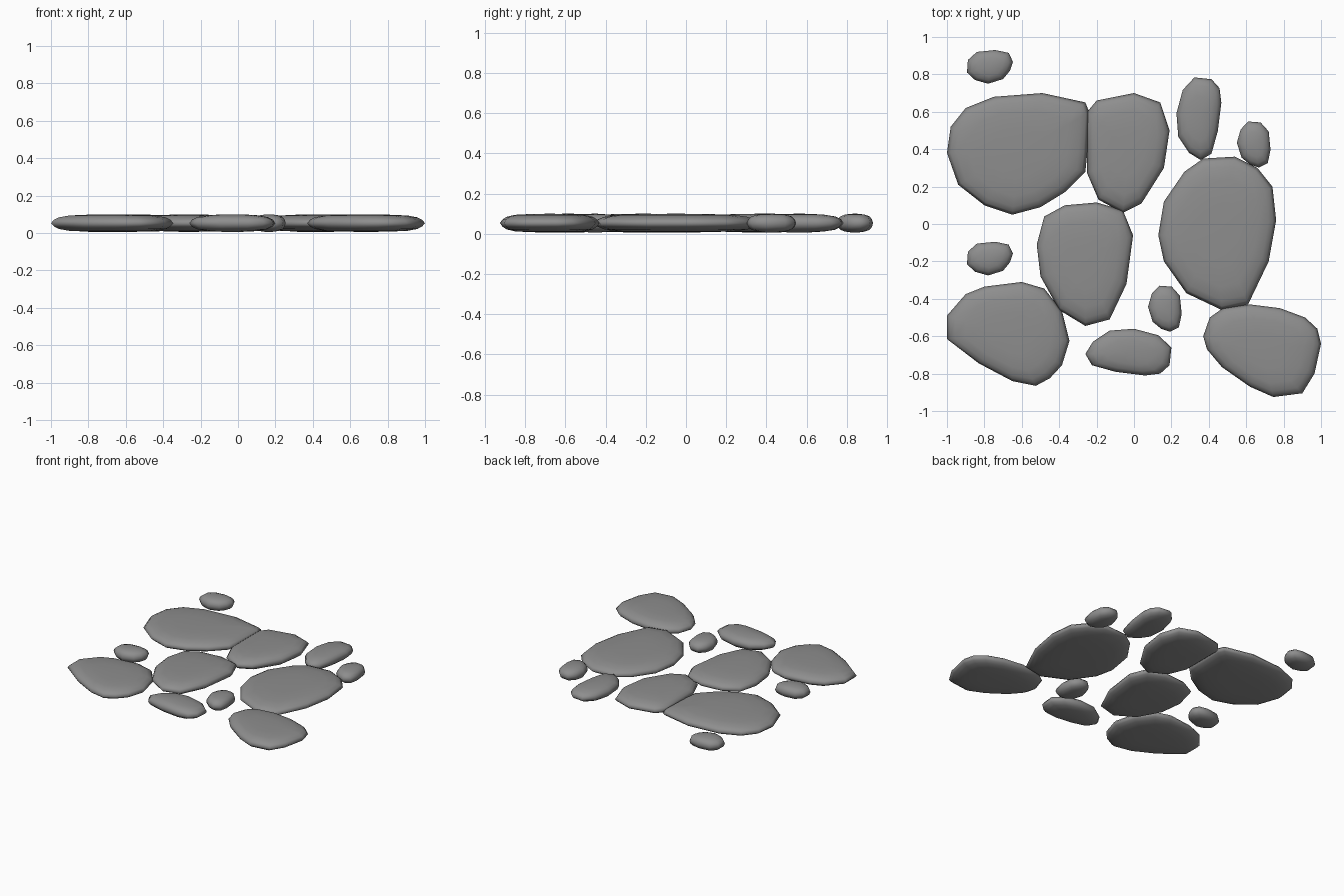
import bpy, bmesh, math
from mathutils import Matrix, Vector

if "Cube" in bpy.data.objects:
    bpy.data.objects.remove(bpy.data.objects["Cube"])

grey = bpy.data.materials.new("stone_grey")
grey.diffuse_color = (0.27, 0.27, 0.27, 1)
grey.use_nodes = True
grey.node_tree.nodes["Principled BSDF"].inputs["Base Color"].default_value = grey.diffuse_color

MID = 0.053
# (outline scale, half height) rings from rim to crown
FLAT = [(0.95, 0.018), (0.87, 0.031), (0.7, 0.041), (0.4, 0.045)]
ROUND = [(0.94, 0.019), (0.81, 0.033), (0.55, 0.042), (0.25, 0.046)]


def stone(name, pts, profile=FLAT, at=(0, 0), turn=0, size=1):
    """Pillow-shaped stone: a rim outline closed above and below by shrinking rings."""
    rot = Matrix.Rotation(math.radians(turn), 2)
    pts = [rot @ Vector(p) * size + Vector(at) for p in pts]
    c = Vector(((min(p.x for p in pts) + max(p.x for p in pts)) / 2,
                (min(p.y for p in pts) + max(p.y for p in pts)) / 2))
    bm = bmesh.new()
    n = len(pts)
    rim = [bm.verts.new((p.x, p.y, MID)) for p in pts]
    for side in (1, -1):
        last = rim
        for s, h in profile:
            ring = []
            for p in pts:
                q = c + (p - c) * s
                ring.append(bm.verts.new((q.x, q.y, MID + side * h)))
            for i in range(n):
                j = (i + 1) % n
                bm.faces.new((last[i], last[j], ring[j], ring[i]))
            last = ring
        tip = bm.verts.new((c.x, c.y, MID + side * 0.047))
        for i in range(n):
            bm.faces.new((last[i], last[(i + 1) % n], tip))
    bmesh.ops.recalc_face_normals(bm, faces=bm.faces)
    for f in bm.faces:
        f.smooth = True
    me = bpy.data.meshes.new(name)
    bm.to_mesh(me)
    bm.free()
    me.materials.append(grey)
    ob = bpy.data.objects.new(name, me)
    bpy.context.collection.objects.link(ob)
    return ob


# large paving stones
stone("back_left_slab", [
    (-1, .38), (-.98, .52), (-.9, .62), (-.75, .68), (-.49, .70), (-.26, .65), (-.24, .6),
    (-.25, .38), (-.26, .28), (-.37, .17), (-.5, .09), (-.65, .05), (-.8, .1), (-.94, .21)])
stone("back_middle_slab", [
    (-.25, .45), (-.25, .6), (-.2, .66), (0, .70), (.14, .65), (.19, .5),
    (.16, .3), (.04, .11), (-.06, .06), (-.19, .13), (-.25, .27)])
stone("right_slab", [
    (.13, -.06), (.16, .12), (.27, .28), (.37, .35), (.54, .36), (.66, .3), (.74, .2),
    (.76, .02), (.72, -.2), (.61, -.43), (.47, -.46), (.28, -.37), (.16, -.2)])
stone("centre_slab", [
    (-.52, -.11), (-.48, .04), (-.37, .1), (-.2, .115), (-.06, .075), (-.005, -.06),
    (-.04, -.32), (-.13, -.51), (-.26, -.545), (-.4, -.46), (-.5, -.28)])
stone("front_left_slab", [
    (-1, -.49), (-.9, -.375), (-.8, -.335), (-.6, -.31), (-.48, -.345), (-.385, -.465),
    (-.345, -.625), (-.385, -.755), (-.45, -.825), (-.525, -.865), (-.65, -.84),
    (-.83, -.745), (-1, -.615)])
stone("front_right_slab", [
    (.37, -.6), (.405, -.5), (.475, -.45), (.62, -.43), (.78, -.45), (.915, -.5), (.98, -.56),
    (1, -.64), (.965, -.8), (.9, -.905), (.745, -.925), (.62, -.87), (.47, -.765), (.39, -.67)])

# two long stones sharing one outline
LONG = [(-.23, -.01), (-.19, .055), (-.1, .115), (.03, .125), (.16, .09), (.23, .025),
        (.22, -.07), (.17, -.115), (.09, -.125), (-.07, -.105), (-.195, -.07)]
stone("front_long_stone", LONG, ROUND, (-.03, -.685))
stone("back_long_stone", LONG, ROUND, (.347, .563), 90, .96)

# four pebbles sharing one outline
PEBBLE = [(-.123, -.03), (-.118, .037), (-.07, .08), (.027, .09), (.1, .075),
          (.123, .027), (.107, -.02), (.07, -.065), (-.01, -.09), (-.08, -.07)]
for i, (x, y, turn) in enumerate([(-.77, .84, 0), (-.77, -.185, 0),
                                  (.64, .425, -90), (.165, -.453, -90)]):
    stone(f"pebble_{i + 1}", PEBBLE, ROUND, (x, y), turn)
